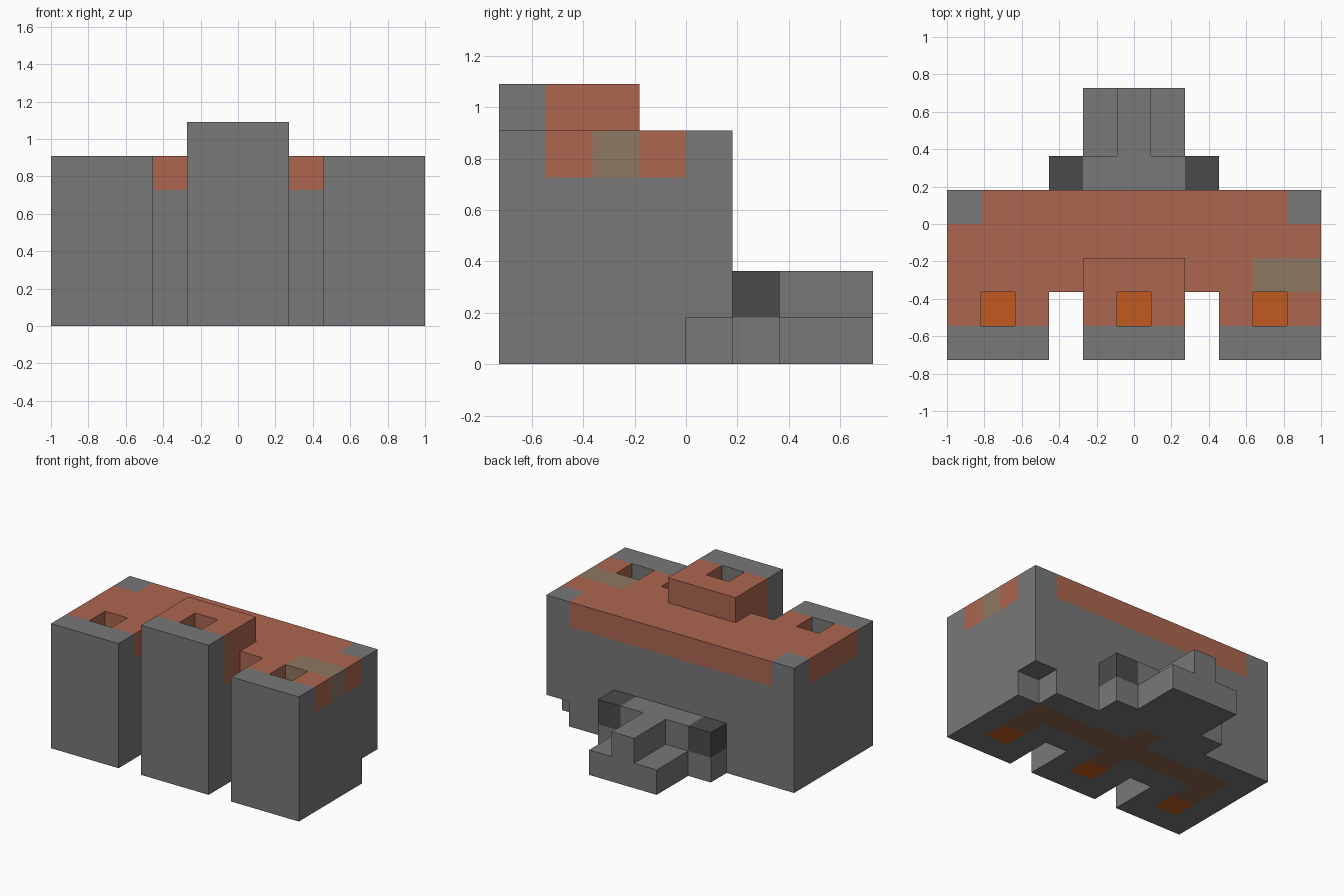
import bpy
import bmesh
from mathutils import Vector

if "Cube" in bpy.data.objects:
    bpy.data.objects.remove(bpy.data.objects["Cube"], do_unlink=True)

U = 2 / 11                          # edge length of one block
ORIGIN = Vector((-1, -4 * U, 0))    # corner of block (0, 0, 0)


def linear(v):
    v /= 255
    return v / 12.92 if v <= 0.04045 else ((v + 0.055) / 1.055) ** 2.4


def material(name, rgb):
    mat = bpy.data.materials.new(name)
    mat.use_nodes = True
    colour = [linear(v) for v in rgb] + [1]
    mat.diffuse_color = colour
    mat.node_tree.nodes["Principled BSDF"].inputs["Base Color"].default_value = colour
    return mat


NAMES = ["stone", "brick", "tan_clay", "molten_orange", "dark_iron", "channel_brown"]
COLOURS = [(120, 120, 120), (172, 102, 80), (143, 120, 98),
           (194, 90, 32), (75, 75, 75), (142, 104, 80)]
MATERIALS = [material(n, c) for n, c in zip(NAMES, COLOURS)]
STONE, BRICK, TAN, ORANGE, IRON, BROWN = range(6)
SHAFTS = (1, 5, 9)                  # columns holding the open shafts


def box(xs, ys, zs):
    """Blocks in half-open index ranges."""
    return {(i, j, k) for i in range(*xs) for j in range(*ys) for k in range(*zs)}


def colour_of(cell):
    i, j, k = cell
    if j == 5 and k == 1 and i in (3, 7):
        return IRON
    if j > 4:
        return STONE
    if k == 0:                      # molten floor and its channels
        if j == 1 and i in SHAFTS:
            return ORANGE
        if (j == 3 and 1 <= i <= 9) or (j == 2 and i in SHAFTS) or (i, j) == (5, 4):
            return BROWN
    if k >= 4 and j >= 1:           # brick cap with stone back corners
        if k == 4 and j == 2 and i >= 9:
            return TAN
        if not (j == 4 and i in (0, 10)):
            return BRICK
    return STONE


# Parts as sets of blocks
shafts = set().union(*(box((i, i + 1), (1, 2), (1, 6)) for i in SHAFTS))
tower = box((4, 7), (0, 3), (0, 6)) - shafts
slots = box((3, 4), (0, 2), (0, 5)) | box((7, 8), (0, 2), (0, 5))
notch = {(10, 4, 0)}
body = box((0, 11), (0, 5), (0, 5)) - slots - shafts - notch - tower
brackets = box((3, 4), (5, 6), (0, 2)) | box((7, 8), (5, 6), (0, 2))
spout = (box((4, 7), (5, 8), (0, 1)) | box((4, 7), (5, 6), (1, 2))
         | box((5, 6), (5, 8), (1, 2)))
parts = {"furnace_body": body, "centre_tower": tower,
         "side_brackets": brackets, "rear_spout": spout}
solid = set().union(*parts.values())


def build(name, cells):
    """Skin the blocks with their exposed faces only."""
    bm = bmesh.new()
    corners = {}

    def vert(p):
        key = tuple(p)
        if key not in corners:
            corners[key] = bm.verts.new(ORIGIN + Vector(key) * U)
        return corners[key]

    for cell in sorted(cells):
        for axis in range(3):
            for side in (0, 1):
                near = list(cell)
                near[axis] += 2 * side - 1
                if tuple(near) in solid:
                    continue
                quad = []
                for a, b in ((0, 0), (1, 0), (1, 1), (0, 1)):
                    p = list(cell)
                    p[axis] += side
                    p[(axis + 1) % 3] += a
                    p[(axis + 2) % 3] += b
                    quad.append(vert(p))
                face = bm.faces.new(quad if side else quad[::-1])
                face.material_index = colour_of(cell)
    mesh = bpy.data.meshes.new(name)
    bm.to_mesh(mesh)
    bm.free()
    for mat in MATERIALS:
        mesh.materials.append(mat)
    bpy.context.scene.collection.objects.link(bpy.data.objects.new(name, mesh))


for part_name, part_cells in parts.items():
    build(part_name, part_cells)
